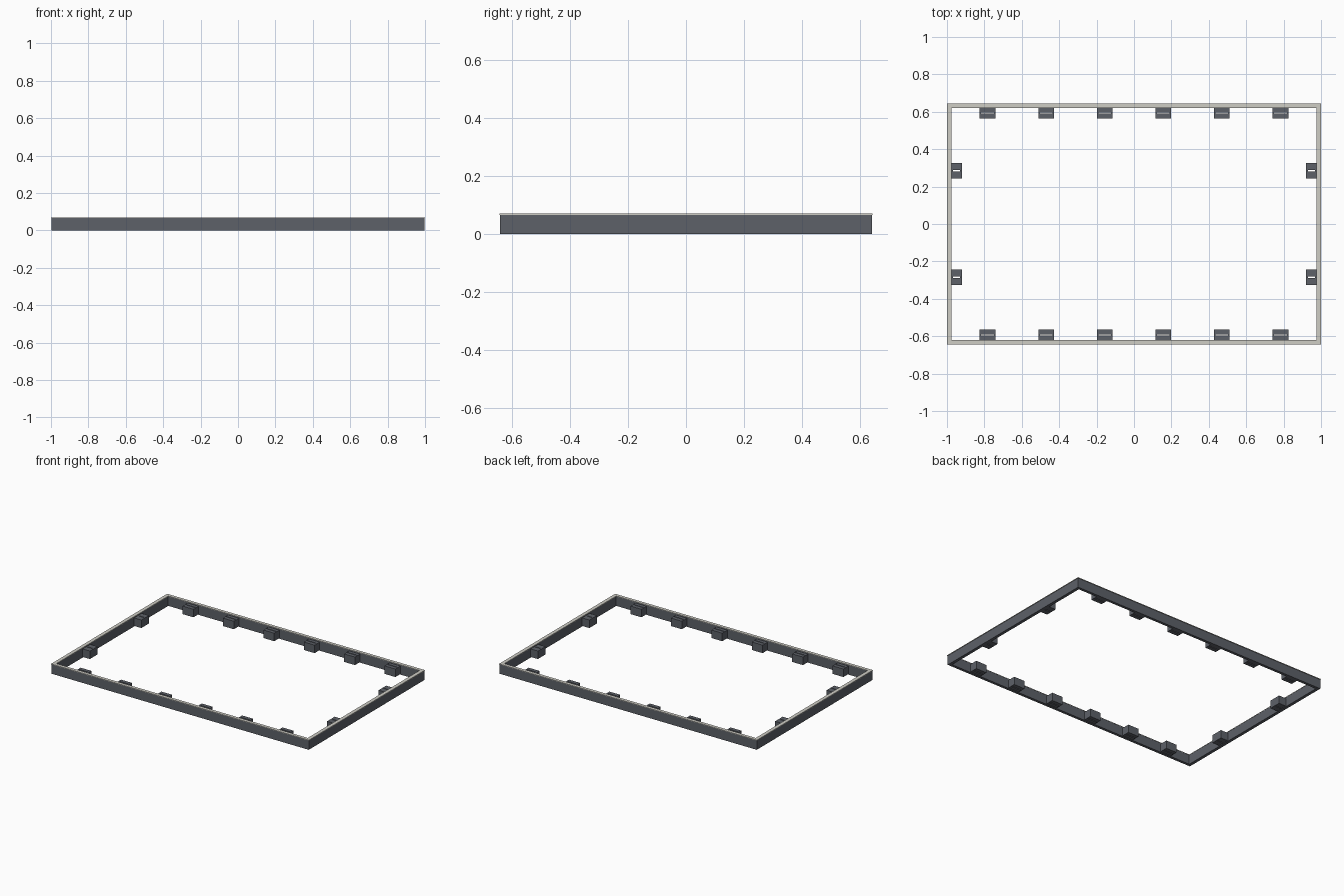
import bpy, bmesh

if "Cube" in bpy.data.objects:
    bpy.data.objects.remove(bpy.data.objects["Cube"])


def material(name, color):
    m = bpy.data.materials.new(name)
    m.diffuse_color = color
    m.use_nodes = True
    m.node_tree.nodes["Principled BSDF"].inputs["Base Color"].default_value = m.diffuse_color
    return m


DARK = material("dark_grey", (0.11, 0.12, 0.14, 1))
PALE = material("pale_trim", (0.62, 0.61, 0.56, 1))


def ring(name, center, outer, inner, z0, z1, mat):
    """Rectangular block with a rectangular opening through it (half sizes)."""
    cx, cy = center
    bm = bmesh.new()
    corners = [(-1, -1), (1, -1), (1, 1), (-1, 1)]

    def loop(half, z):
        return [bm.verts.new((cx + sx * half[0], cy + sy * half[1], z))
                for sx, sy in corners]

    loops = [loop(outer, z0), loop(outer, z1), loop(inner, z1), loop(inner, z0)]
    for k in range(4):
        a, b = loops[k], loops[(k + 1) % 4]
        for i in range(4):
            j = (i + 1) % 4
            bm.faces.new((a[i], a[j], b[j], b[i]))
    bmesh.ops.recalc_face_normals(bm, faces=bm.faces)
    me = bpy.data.meshes.new(name)
    bm.to_mesh(me)
    bm.free()
    me.materials.append(mat)
    ob = bpy.data.objects.new(name, me)
    bpy.context.collection.objects.link(ob)
    return ob


# Outer rectangular frame wall and the pale strip capping it
ring("frame_wall", (0, 0), (0.997, 0.640), (0.976, 0.621), 0.0, 0.066, DARK)
ring("top_trim", (0, 0), (1.0, 0.643), (0.975, 0.620), 0.066, 0.07, PALE)

# Slotted mounting blocks along the long sides
for side, sy in (("front", -1), ("back", 1)):
    for i in range(6):
        x = -0.783 + i * 0.3132
        ring(f"{side}_block_{i + 1}", (x, sy * 0.594), (0.042, 0.029),
             (0.034, 0.003), 0.004, 0.06, DARK)

# Slotted mounting blocks along the short sides
for side, sx in (("left", -1), ("right", 1)):
    for i, y in enumerate((-0.285, 0.285)):
        ring(f"{side}_block_{i + 1}", (sx * 0.949, y), (0.029, 0.042),
             (0.019, 0.003), 0.004, 0.06, DARK)
